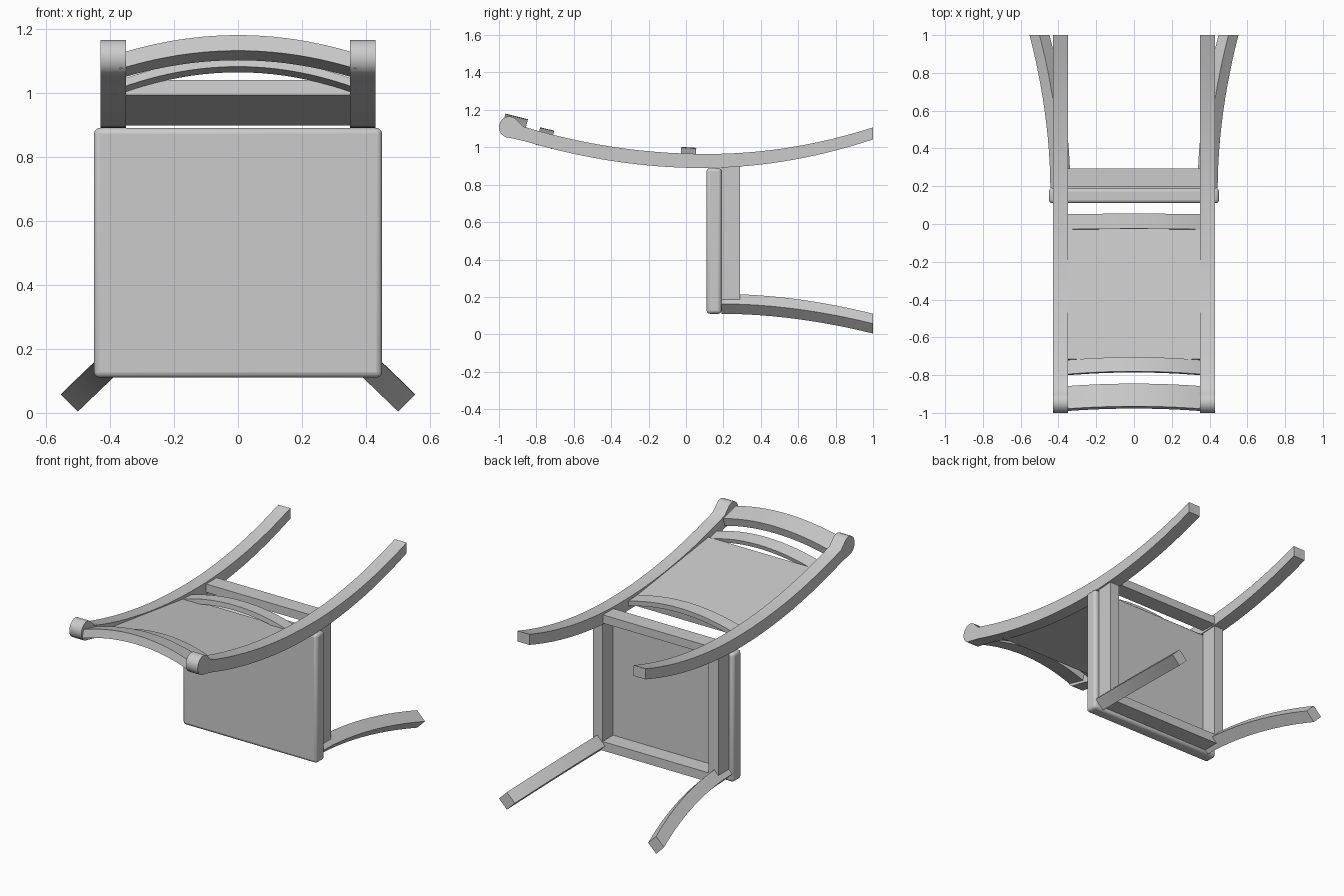
import bpy, bmesh, math
from mathutils import Vector

if "Cube" in bpy.data.objects:
    bpy.data.objects.remove(bpy.data.objects["Cube"])


def sweep(name, rings, mirror=False):
    """Skin a list of equal-length rings into a capped solid."""
    bm = bmesh.new()
    vs = [[bm.verts.new(p) for p in r] for r in rings]
    n = len(rings[0])
    for a, b in zip(vs, vs[1:]):
        for i in range(n):
            j = (i + 1) % n
            bm.faces.new((a[i], a[j], b[j], b[i]))
    bm.faces.new(vs[0][::-1])
    bm.faces.new(vs[-1])
    bmesh.ops.recalc_face_normals(bm, faces=bm.faces)
    me = bpy.data.meshes.new(name)
    bm.to_mesh(me)
    bm.free()
    ob = bpy.data.objects.new(name, me)
    bpy.context.collection.objects.link(ob)
    if mirror:
        ob.modifiers.new("Mirror", 'MIRROR')
    bpy.ops.object.select_all(action='DESELECT')
    ob.select_set(True)
    bpy.context.view_layer.objects.active = ob
    bpy.ops.object.shade_smooth_by_angle(angle=math.radians(30))
    return ob


def box(name, x, y, z, mirror=False, bevel=0):
    ring = lambda xx: [(xx, y[0], z[0]), (xx, y[1], z[0]), (xx, y[1], z[1]), (xx, y[0], z[1])]
    ob = sweep(name, [ring(x[0]), ring(x[1])], mirror)
    if bevel:
        m = ob.modifiers.new("Bevel", 'BEVEL')
        m.width = bevel
        m.segments = 3
    return ob


# Seat board and the frame under it (the chair lies on its front edge)
box("seat", (-0.45, 0.45), (0.11, 0.19), (0.11, 0.89), bevel=0.018)
box("side_apron", (0.355, 0.42), (0.19, 0.29), (0.18, 0.90), mirror=True)
box("front_apron", (-0.38, 0.38), (0.19, 0.29), (0.13, 0.185))
box("back_crossbar", (-0.36, 0.36), (0.195, 0.295), (0.905, 0.955))


# Curved back posts with a rounded scroll at the top end
def post_z(y):
    return 0.927 + (0.182 if y > 0.1 else 0.155) * (y - 0.1) ** 2


def post_half(y):
    return 0.038 - 0.006 * max(0, y)


ys = [1 - 1.87 * i / 24 for i in range(25)]
profile = [(y, post_z(y) + post_half(y)) for y in ys]
for i in range(15):
    a = math.radians(35 + 235 * i / 14)
    profile.append((-0.945 + 0.055 * math.cos(a), 1.108 + 0.057 * math.sin(a)))
profile += [(y, post_z(y) - post_half(y)) for y in reversed(ys)]
sweep("back_post", [[(x, y, z) for y, z in profile] for x in (0.35, 0.43)], mirror=True)

# Splayed front legs with a square section turned by 45 degrees
rings = []
for i in range(13):
    t = i / 12
    y, d, h = 0.19 + 0.81 * t, 0.11 * t ** 1.9, 0.053
    cx, cz = 0.39 + d, 0.163 - d * 0.96
    rings.append([(cx + h, y, cz), (cx, y, cz + h), (cx - h, y, cz), (cx, y, cz - h)])
sweep("front_leg", rings, mirror=True)


# Bowed rails across the back
def rail(name, top, bottom, thick, bulge):
    """top and bottom are (y, z) of the rear surface at the middle of the rail."""
    along = Vector((bottom[0] - top[0], bottom[1] - top[1])).normalized()
    normal = Vector((-along.y, along.x))
    rings = []
    for i in range(21):
        x = -0.37 + 0.74 * i / 20
        off = normal * (-bulge * (x / 0.36) ** 2)
        a, b = Vector(top) + off, Vector(bottom) + off
        rings.append([(x, p.x, p.y) for p in (a, b, b - normal * thick, a - normal * thick)])
    sweep(name, rings)


rail("top_rail", (-0.965, 1.18), (-0.845, 1.15), 0.05, 0.056)
rail("upper_rail", (-0.78, 1.107), (-0.705, 1.089), 0.026, 0.066)
rail("lower_rail", (-0.025, 1.002), (0.055, 0.997), 0.03, 0.055)

# Flat back panel between the posts
rail("back_panel", (-0.715, 1.04), (0.0, 0.945), 0.048, 0.0)
